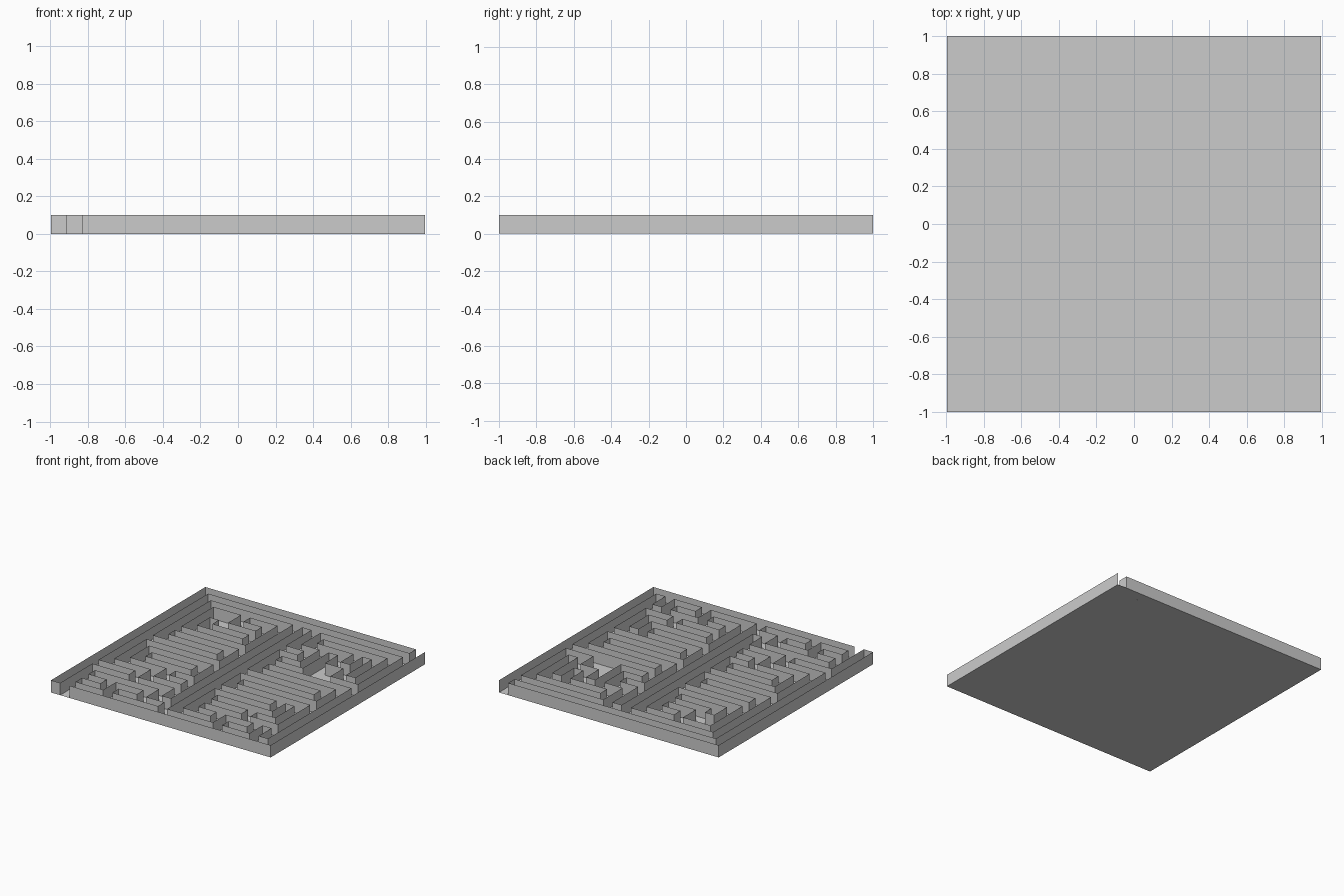
import bpy, bmesh

if "Cube" in bpy.data.objects:
    bpy.data.objects.remove(bpy.data.objects["Cube"])

N = 24                 # cells per side
S = 2.0 / N            # cell size
H = 0.1                # wall height
XS = 0.996             # the plate is very slightly narrower in x


def make_object(name, bm):
    bmesh.ops.scale(bm, vec=(XS, 1, 1), verts=bm.verts)
    mesh = bpy.data.meshes.new(name)
    bm.to_mesh(mesh)
    bm.free()
    obj = bpy.data.objects.new(name, mesh)
    bpy.context.collection.objects.link(obj)
    return obj


def quad(bm, *pts):
    bm.faces.new([bm.verts.new(p) for p in pts])


def sheet(bm, p, q):
    """Upright paper-thin wall from p to q."""
    quad(bm, (*p, 0), (*q, 0), (*q, H), (*p, H))


walls = set()


def along_x(row, *spans):
    for a, b in spans:
        walls.update((i, row) for i in range(a, b + 1))


def along_y(col, *spans):
    for a, b in spans:
        walls.update((col, j) for j in range(a, b + 1))


# Outer walls: left side, and back with the exit at the right corner
along_y(0, (0, 23))
along_x(23, (0, 22))

# Two long central walls and the inner right wall
along_y(10, (3, 21))
along_y(12, (1, 21))
along_y(22, (1, 13), (15, 21))

# Walls running across
along_x(21, (2, 10), (14, 22))
along_x(19, (6, 8), (14, 18))
along_x(17, (4, 8), (12, 14), (18, 20))
along_x(15, (3, 10), (14, 16), (20, 22))
along_x(13, (2, 8), (14, 22))
along_x(11, (2, 10), (12, 20))
along_x(9, (4, 8), (14, 22))
along_x(7, (2, 6), (8, 10), (12, 18))
along_x(5, (0, 4), (6, 10), (14, 20))
along_x(3, (2, 8), (14, 22))
along_x(1, (2, 4), (6, 10), (12, 16), (18, 20))

# Short stubs running front to back
along_y(2, (7, 11), (13, 21))
along_y(4, (1, 3), (17, 18))
along_y(6, (5, 7), (19, 20))
along_y(8, (1, 2))
along_y(14, (19, 20))
along_y(16, (15, 18), (1, 2))
along_y(18, (17, 18), (4, 5))
along_y(20, (5, 7), (15, 19), (1, 2))

# Hollow walls, open on top: a sheet wherever a wall cell borders an open cell
bm = bmesh.new()
for i, j in walls:
    x0, y0 = -1 + i * S, -1 + j * S
    x1, y1 = x0 + S, y0 + S
    for di, dj, p, q in ((0, -1, (x0, y0), (x1, y0)), (1, 0, (x1, y0), (x1, y1)),
                         (0, 1, (x1, y1), (x0, y1)), (-1, 0, (x0, y1), (x0, y0))):
        if (i + di, j + dj) not in walls:
            sheet(bm, p, q)
bmesh.ops.remove_doubles(bm, verts=bm.verts, dist=1e-4)
bmesh.ops.dissolve_limit(bm, angle_limit=0.01, verts=bm.verts, edges=bm.edges)
make_object("maze_walls", bm)

# Floor plate
bm = bmesh.new()
quad(bm, (-1, -1, 0), (1, -1, 0), (1, 1, 0), (-1, 1, 0))
make_object("floor", bm)

# Front wall with the entrance left open, and right wall
for name, p, q in (("front_wall", (-1 + 2 * S, -1), (1, -1)),
                   ("right_wall", (1, -1), (1, 1))):
    bm = bmesh.new()
    sheet(bm, p, q)
    make_object(name, bm)
